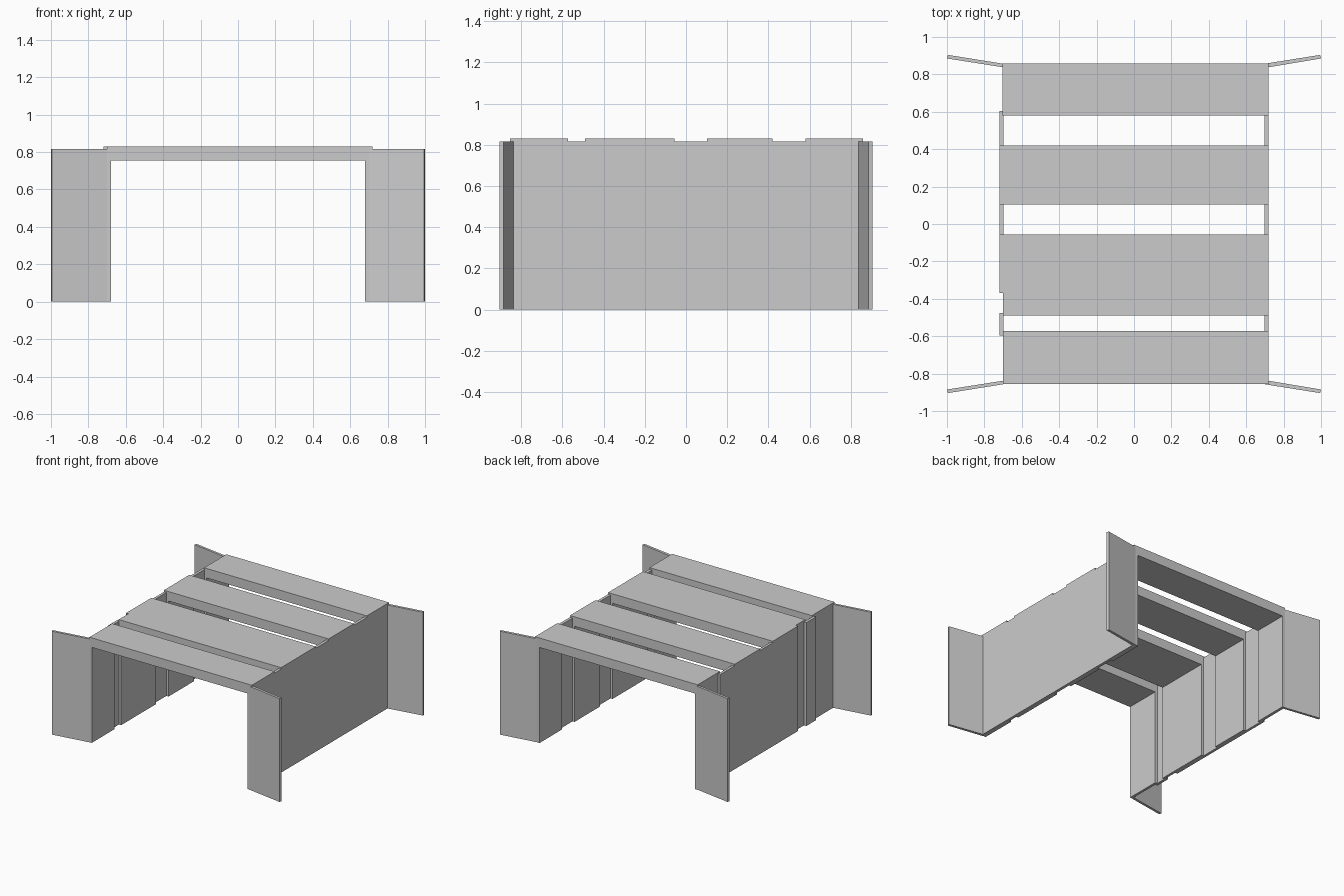
import bpy, bmesh
from mathutils import Vector

if "Cube" in bpy.data.objects:
    bpy.data.objects.remove(bpy.data.objects["Cube"])


def prism(name, outline, extrude):
    """Closed outline of 3D points pushed along a vector."""
    bm = bmesh.new()
    face = bm.faces.new([bm.verts.new(p) for p in outline])
    ext = bmesh.ops.extrude_face_region(bm, geom=[face])
    moved = [g for g in ext["geom"] if isinstance(g, bmesh.types.BMVert)]
    bmesh.ops.translate(bm, verts=moved, vec=Vector(extrude))
    bmesh.ops.recalc_face_normals(bm, faces=bm.faces)
    mesh = bpy.data.meshes.new(name)
    bm.to_mesh(mesh)
    bm.free()
    obj = bpy.data.objects.new(name, mesh)
    bpy.context.collection.objects.link(obj)
    return obj


def box(name, x0, x1, y0, y1, z1):
    return prism(name, [(x0, y0, 0), (x1, y0, 0), (x1, y1, 0), (x0, y1, 0)], (0, 0, z1))


INNER, OUTER, SOFFIT, TOP, WALL = 0.68, 0.72, 0.755, 0.83, 0.817

# Portal frames: deck slab with a leg at each side (y start, y end, left face)
frames = [(-0.855, -0.572, -0.70), (-0.49, -0.055, -0.70),
          (0.103, 0.42, -OUTER), (0.58, 0.858, -0.703)]
for i, (y0, y1, left) in enumerate(frames, 1):
    profile = [(left, 0), (left, TOP), (OUTER, TOP), (OUTER, 0),
               (INNER, 0), (INNER, SOFFIT), (-INNER, SOFFIT), (-INNER, 0)]
    prism(f"portal_frame_{i}", [(x, y0, z) for x, z in profile], (0, y1 - y0, 0))

# Thickened stretch on the left side of the second frame
box("left_wall_thickening", -OUTER, -0.70, -0.37, -0.055, TOP)

# Thin wall panels closing the gaps between frames
for i, (a, b) in enumerate(zip(frames, frames[1:]), 1):
    box(f"right_gap_panel_{i}", 0.697, OUTER, a[1], b[0], WALL)
for i, (y0, y1) in enumerate([(-0.595, -0.475), (-0.055, 0.103), (0.42, 0.605)], 1):
    box(f"left_gap_panel_{i}", -OUTER, -0.699, y0, y1, WALL)

# Splayed wing walls at the four corners
for side, sx, root in (("right", 1, OUTER), ("left", -1, 0.70)):
    for end, sy in (("back", 1), ("front", -1)):
        plan = [(0.70, 0.857), (root, 0.838), (1.0, 0.885), (0.995, 0.904)]
        prism(f"wing_wall_{end}_{side}", [(sx * x, sy * y, 0) for x, y in plan], (0, 0, WALL))
